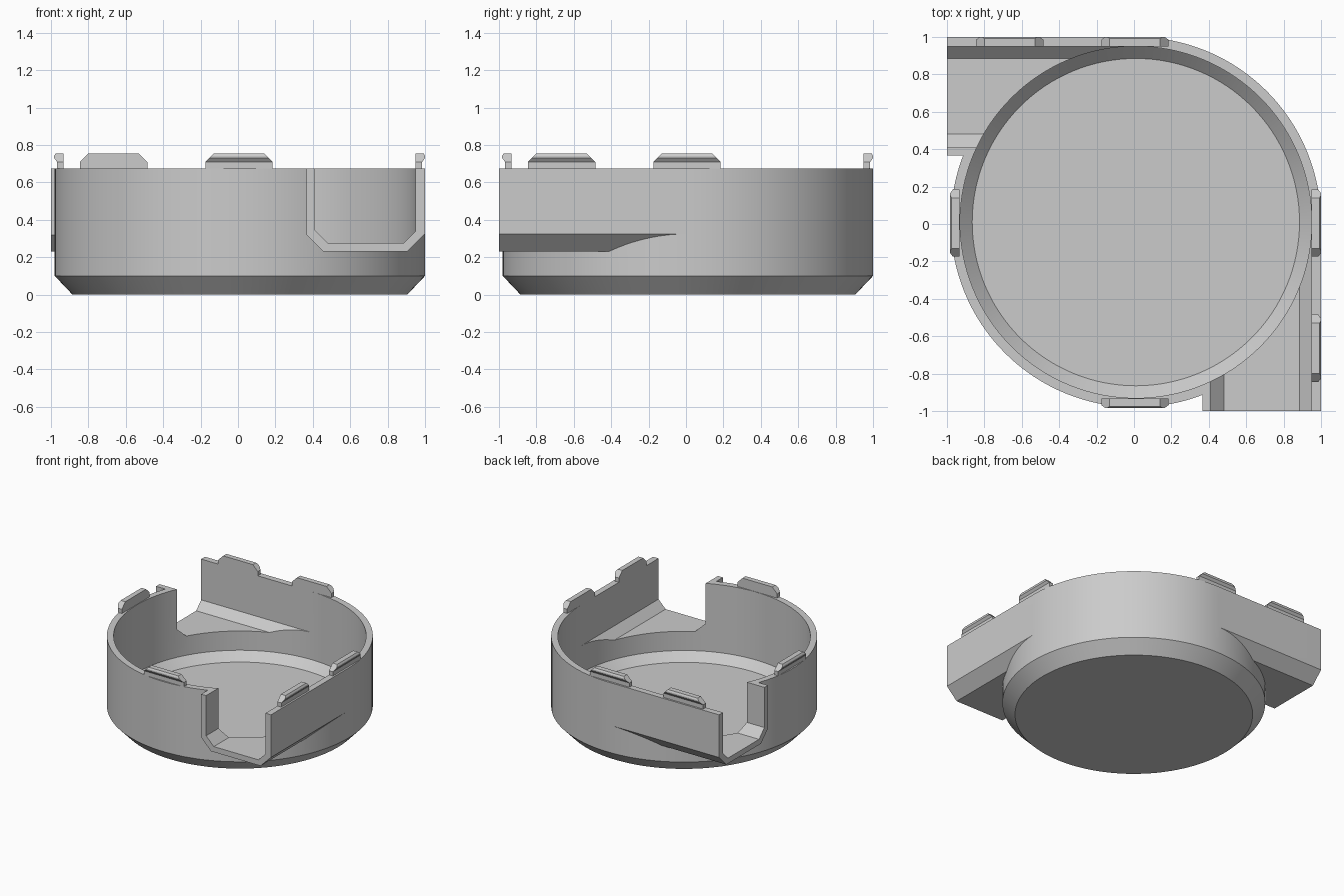
import bpy
import bmesh
import math

if "Cube" in bpy.data.objects:
    bpy.data.objects.remove(bpy.data.objects["Cube"])

C = 0.01          # centre of the round bowl on both axes
TOP = 0.675       # rim height

grey = bpy.data.materials.new("plain grey")
grey.use_nodes = True
grey.diffuse_color = (0.6, 0.6, 0.6, 1)
grey.node_tree.nodes["Principled BSDF"].inputs["Base Color"].default_value = (0.6, 0.6, 0.6, 1)


def skin(name, rings, caps=None):
    """Join equal closed loops into a solid; caps lists index groups of the end faces."""
    bm = bmesh.new()
    loops = [[bm.verts.new(p) for p in ring] for ring in rings]
    n = len(loops[0])
    for a, b in zip(loops, loops[1:]):
        for i in range(n):
            j = (i + 1) % n
            bm.faces.new((a[i], a[j], b[j], b[i]))
    for end in (loops[0], loops[-1]):
        for group in caps or [range(n)]:
            bm.faces.new([end[i] for i in group])
    bmesh.ops.recalc_face_normals(bm, faces=bm.faces)
    mesh = bpy.data.meshes.new(name)
    bm.to_mesh(mesh)
    bm.free()
    mesh.materials.append(grey)
    obj = bpy.data.objects.new(name, mesh)
    bpy.context.collection.objects.link(obj)
    return obj


def lathe(name, profile, n=128):
    angles = [2 * math.pi * i / n for i in range(n)]
    return skin(name, [[(C + r * math.cos(a), C + r * math.sin(a), z) for a in angles]
                       for r, z in profile])


def duct(name, profile, start, swap):
    """Channel running to the bowl's centre line; swap mirrors it across x = y."""
    return skin(name, [[(t, x, z) if swap else (x, t, z) for x, z in profile]
                       for t in (start, C)])


def combine(target, tool, operation):
    mod = target.modifiers.new("combine", "BOOLEAN")
    mod.operation = operation
    mod.solver = "EXACT"
    mod.object = tool
    bpy.context.view_layer.objects.active = target
    bpy.ops.object.modifier_apply(modifier=mod.name)
    bpy.data.objects.remove(tool)


# Round bowl with two tangential ducts
body = lathe("housing", [(0.895, 0), (0.99, 0.1), (0.99, TOP)])
outer = [(0.365, TOP), (0.365, 0.32), (0.455, 0.23), (0.905, 0.23), (1, 0.325), (1, TOP)]
inner = [(0.41, 0.8), (0.41, 0.345), (0.48, 0.275), (0.885, 0.275), (0.95, 0.34), (0.95, 0.8)]
for swap in (False, True):
    combine(body, duct("duct_shell", outer, -1, swap), "UNION")

# Hollow out the bowl and the ducts
combine(body, lathe("bowl_cutter", [(0.875, 0.05), (0.94, 0.117), (0.94, 0.8)]), "DIFFERENCE")
for swap in (False, True):
    combine(body, duct("duct_cutter", inner, -1.1, swap), "DIFFERENCE")

bpy.ops.object.select_all(action="DESELECT")
body.select_set(True)
bpy.context.view_layer.objects.active = body
bpy.ops.object.shade_smooth_by_angle(angle=math.radians(20))


# Snap clips on the rim: flat inside, lipped outside, sloping ends
def clip(name, along, inside, side, swap):
    section = [(0, TOP), (0.035, TOP), (0.035, 0.71), (0.05, 0.73),
               (0.05, 0.742), (0.042, 0.755), (0, 0.755), (0, 0.71)]
    rings = []
    for end in (-1, 1):
        ring = []
        for v, z in section:
            u = along + end * (0.18 - max(0, z - 0.71))
            w = inside + side * v
            ring.append((u, w, z) if swap else (w, u, z))
        rings.append(ring)
    skin(name, rings, [(0, 1, 2, 7), (2, 3, 4, 5, 6, 7)])


for swap, far, near in ((False, "left", "right"), (True, "back", "front")):
    clip(far + "_clip", 0.005, 0.95, 1, swap)
    clip(far + "_duct_clip", -0.665, 0.95, 1, swap)
    clip(near + "_clip", 0.005, -0.933, -1, swap)
